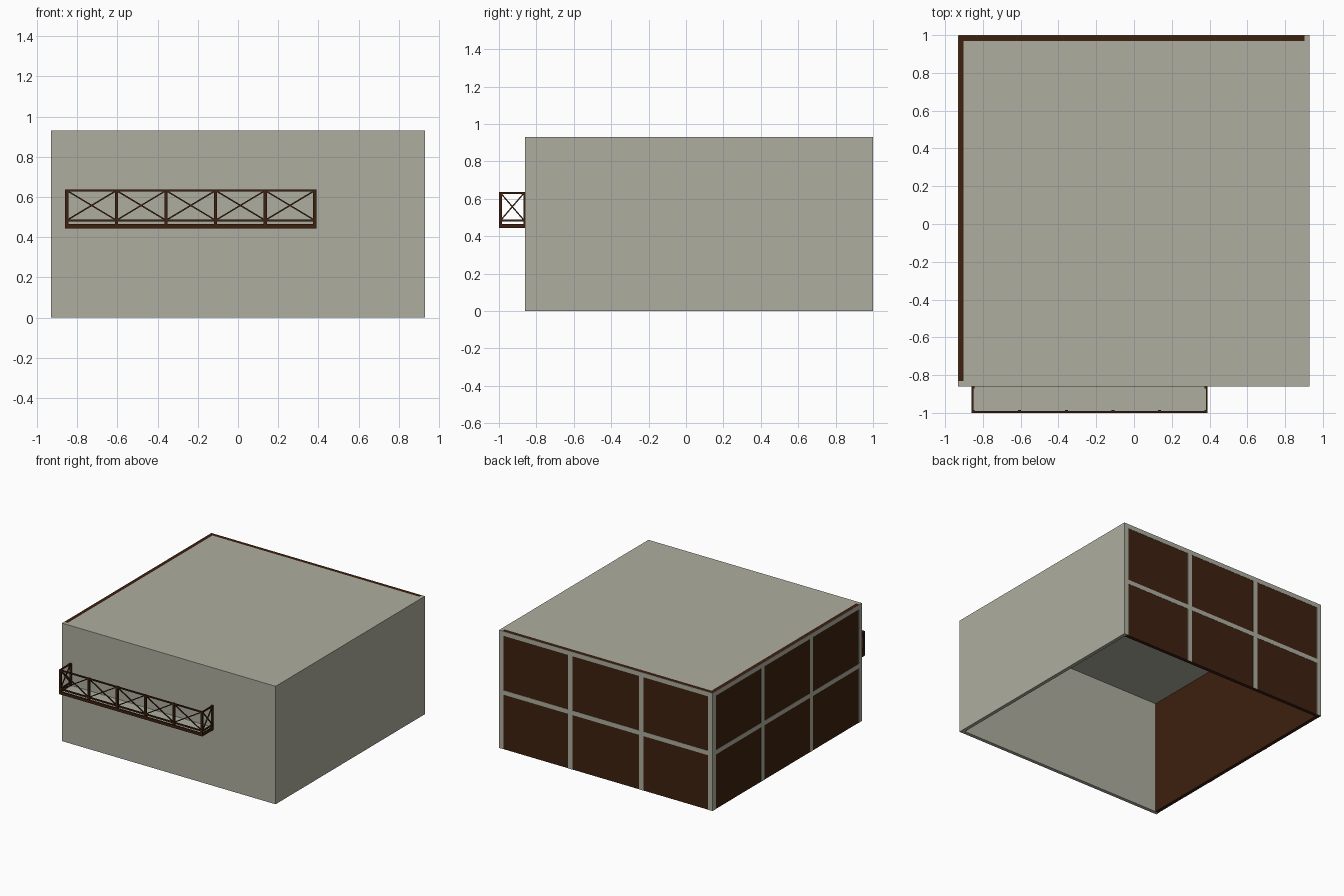
import bpy, bmesh
from mathutils import Vector

if "Cube" in bpy.data.objects:
    bpy.data.objects.remove(bpy.data.objects["Cube"])


def material(name, rgb):
    m = bpy.data.materials.new(name)
    m.diffuse_color = (*rgb, 1)
    m.use_nodes = True
    m.node_tree.nodes["Principled BSDF"].inputs["Base Color"].default_value = m.diffuse_color
    return m


GREY = material("warm grey", (0.42, 0.42, 0.35))
BROWN = material("dark brown", (0.047, 0.0145, 0.0045))


def make_object(name, bm, mat):
    me = bpy.data.meshes.new(name)
    bm.to_mesh(me)
    bm.free()
    me.materials.append(mat)
    ob = bpy.data.objects.new(name, me)
    bpy.context.collection.objects.link(ob)
    return ob


def add_box(bm, x0, x1, y0, y1, z0, z1):
    verts = bmesh.ops.create_cube(bm, size=1)["verts"]
    lo, hi = Vector((x0, y0, z0)), Vector((x1, y1, z1))
    for v in verts:
        v.co = (lo + hi) / 2 + v.co * (hi - lo)


def boxes(name, mat, *extents):
    bm = bmesh.new()
    for e in extents:
        add_box(bm, *e)
    return make_object(name, bm, mat)


def add_bar(bm, a, b, t):
    # square bar running between two points
    a, b = Vector(a), Vector(b)
    d = b - a
    rot = d.to_track_quat("Z", "X")
    for v in bmesh.ops.create_cube(bm, size=1)["verts"]:
        v.co = (a + b) / 2 + rot @ Vector((v.co.x * t, v.co.y * t, v.co.z * d.length))


W, F, B, H, T = 0.93, -0.86, 0.998, 0.93, 0.028   # half width, front, back, height, wall

# Plain walls and roof of the open-bottomed shell
boxes("front_wall", GREY, (-W, W, F, F + T, 0, H))
boxes("right_wall", GREY, (W - T, W, F + T, B, 0, H))
boxes("roof", GREY, (-W + T, W - T, F + T, B - T, H - T, H))

# Brown glazed walls
boxes("back_panel", BROWN, (-W, W - T, B - T, B, 0, H))
boxes("left_panel", BROWN, (-W, -W + T, F + T, B - T, 0, H))

# Grey grid strips on the outside of the brown walls
P, S = 0.002, 0.019   # strip relief, half width
rows = [(0.43, 0.465), (H - 0.036, H)]
spans = [(0, 0.43), (0.465, H - 0.036)]
back = [(-W, W, B, B + P, a, b) for a, b in rows]
left = [(-W - P, -W, F, B, a, b) for a, b in rows]
for z0, z1 in spans:
    for x in (-W + S, -W / 3, W / 3, W - S):
        back.append((x - S, x + S, B, B + P, z0, z1))
    for i in range(4):
        y = F + S + (B - F - 2 * S) * i / 3
        left.append((-W - P, -W, y - S, y + S, z0, z1))
boxes("back_grid", GREY, *back)
boxes("left_grid", GREY, *left)

# Balcony base: grey deck with a brown border
X0, X1, Y0, R = -0.86, 0.39, -1.0, 0.01
boxes("balcony_deck", GREY, (X0 + R, X1 - R, Y0 + R, F, 0.448, 0.46))
boxes("balcony_border", BROWN,
      (X0, X1, Y0, Y0 + R, 0.443, 0.466),
      (X0, X0 + R, Y0 + R, F, 0.443, 0.466),
      (X1 - R, X1, Y0 + R, F, 0.443, 0.466))

# Railing posts along the front and against the wall
PW, ZB, ZT = 0.016, 0.484, 0.632
step = (X1 - X0 - PW) / 5
xs = [X0 + PW / 2 + step * i for i in range(6)]
posts = [(x - PW / 2, x + PW / 2, Y0, Y0 + PW, 0.46, 0.636) for x in xs]
posts += [(x - PW / 2, x + PW / 2, F - 0.01, F, 0.46, 0.636) for x in (xs[0], xs[-1])]
boxes("balcony_posts", BROWN, *posts)

# Top and bottom rails
rails = []
for z in (ZB, ZT):
    rails.append((X0, X1, Y0, Y0 + R, z - 0.005, z + 0.005))
    for x in (X0, X1 - R):
        rails.append((x, x + R, Y0 + R, F, z - 0.005, z + 0.005))
boxes("balcony_rails", BROWN, *rails)

# Crossed braces in every bay
bm = bmesh.new()
bays = [((a, Y0 + 0.006), (b, Y0 + 0.006)) for a, b in zip(xs, xs[1:])]
bays += [((x, Y0 + 0.008), (x, F - 0.005)) for x in (X0 + 0.006, X1 - 0.006)]
for a, b in bays:
    add_bar(bm, (*a, ZB), (*b, ZT), 0.007)
    add_bar(bm, (*a, ZT), (*b, ZB), 0.007)
make_object("balcony_braces", bm, BROWN)
